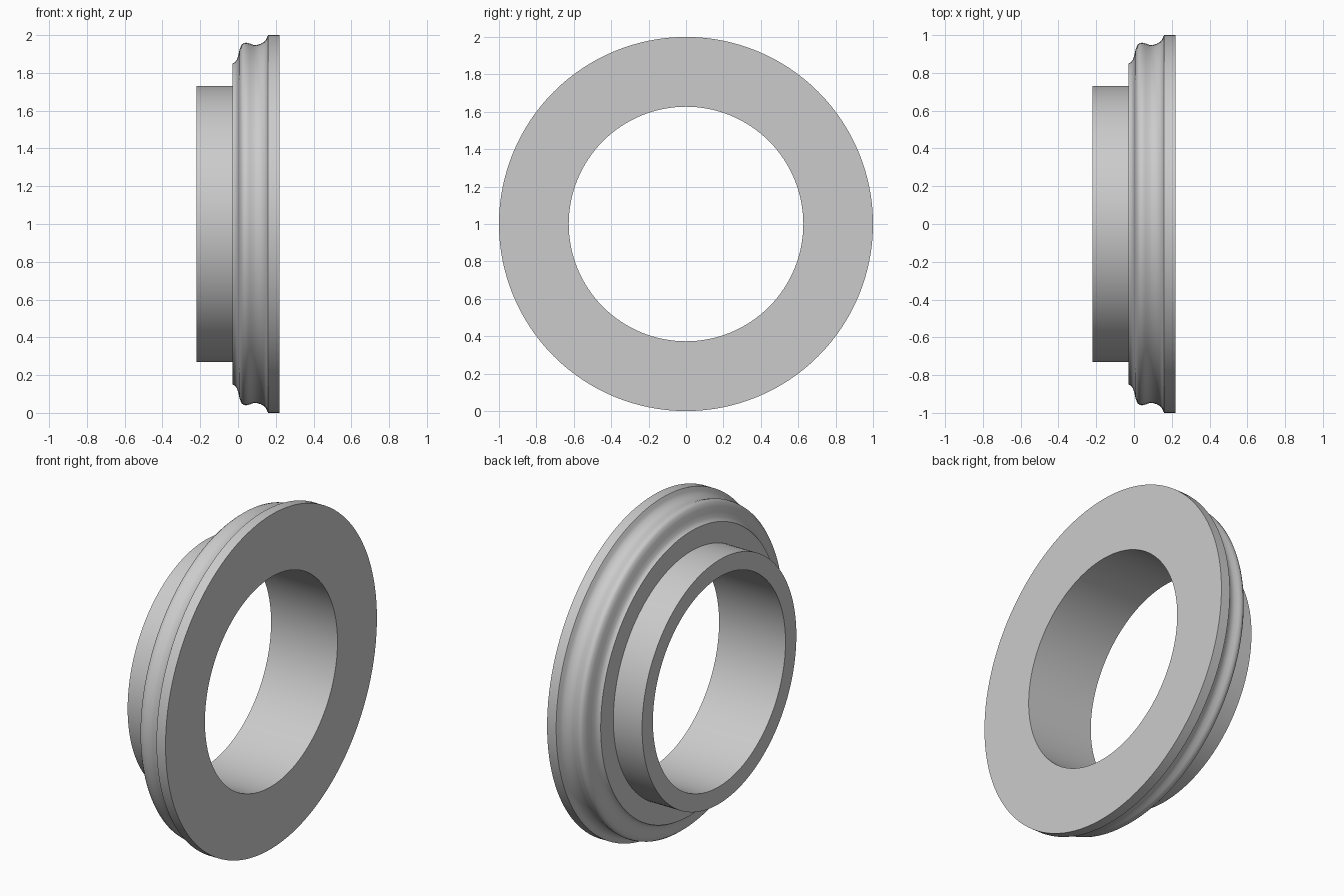
import bpy, bmesh, math
from mathutils import Vector

SEGMENTS = 128

cube = bpy.data.objects.get("Cube")
if cube:
    bpy.data.objects.remove(cube, do_unlink=True)

grey = bpy.data.materials.new("light grey")
grey.use_nodes = True
colour = (0.6, 0.6, 0.6, 1)
grey.diffuse_color = colour
grey.node_tree.nodes["Principled BSDF"].inputs["Base Color"].default_value = colour

# Closed cross-section as (x, radius): bore, sleeve, stepped face, moulded rim, flat flange
profile = [(0.22, 0.627), (-0.22, 0.627), (-0.22, 0.73), (-0.03, 0.73),
           (-0.03, 0.85), (-0.017, 0.855), (-0.006, 0.87), (0.002, 0.895),
           (0.009, 0.925), (0.018, 0.948), (0.029, 0.957), (0.043, 0.96),
           (0.06, 0.956), (0.08, 0.949), (0.1, 0.948), (0.12, 0.954),
           (0.138, 0.964), (0.149, 0.977), (0.155, 0.992), (0.16, 1.0), (0.22, 1.0)]

# Revolve the section around the horizontal x axis
bm = bmesh.new()
ring = [bm.verts.new((x, 0, r)) for x, r in profile]
edges = [bm.edges.new((a, b)) for a, b in zip(ring, ring[1:] + ring[:1])]
bmesh.ops.spin(bm, geom=ring + edges, cent=(0, 0, 0), axis=(1, 0, 0),
               angle=math.tau, steps=SEGMENTS, use_merge=True)
bmesh.ops.remove_doubles(bm, verts=bm.verts, dist=0.0001)
bmesh.ops.recalc_face_normals(bm, faces=bm.faces)
bmesh.ops.translate(bm, verts=bm.verts, vec=Vector((0, 0, 1)))

mesh = bpy.data.meshes.new("flanged_ring")
bm.to_mesh(mesh)
bm.free()
mesh.materials.append(grey)
flanged_ring = bpy.data.objects.new("flanged_ring", mesh)
bpy.context.collection.objects.link(flanged_ring)

# Smooth the curved bands, keep the rims crisp
bpy.ops.object.select_all(action="DESELECT")
flanged_ring.select_set(True)
bpy.context.view_layer.objects.active = flanged_ring
bpy.ops.object.shade_smooth_by_angle(angle=math.radians(35))
